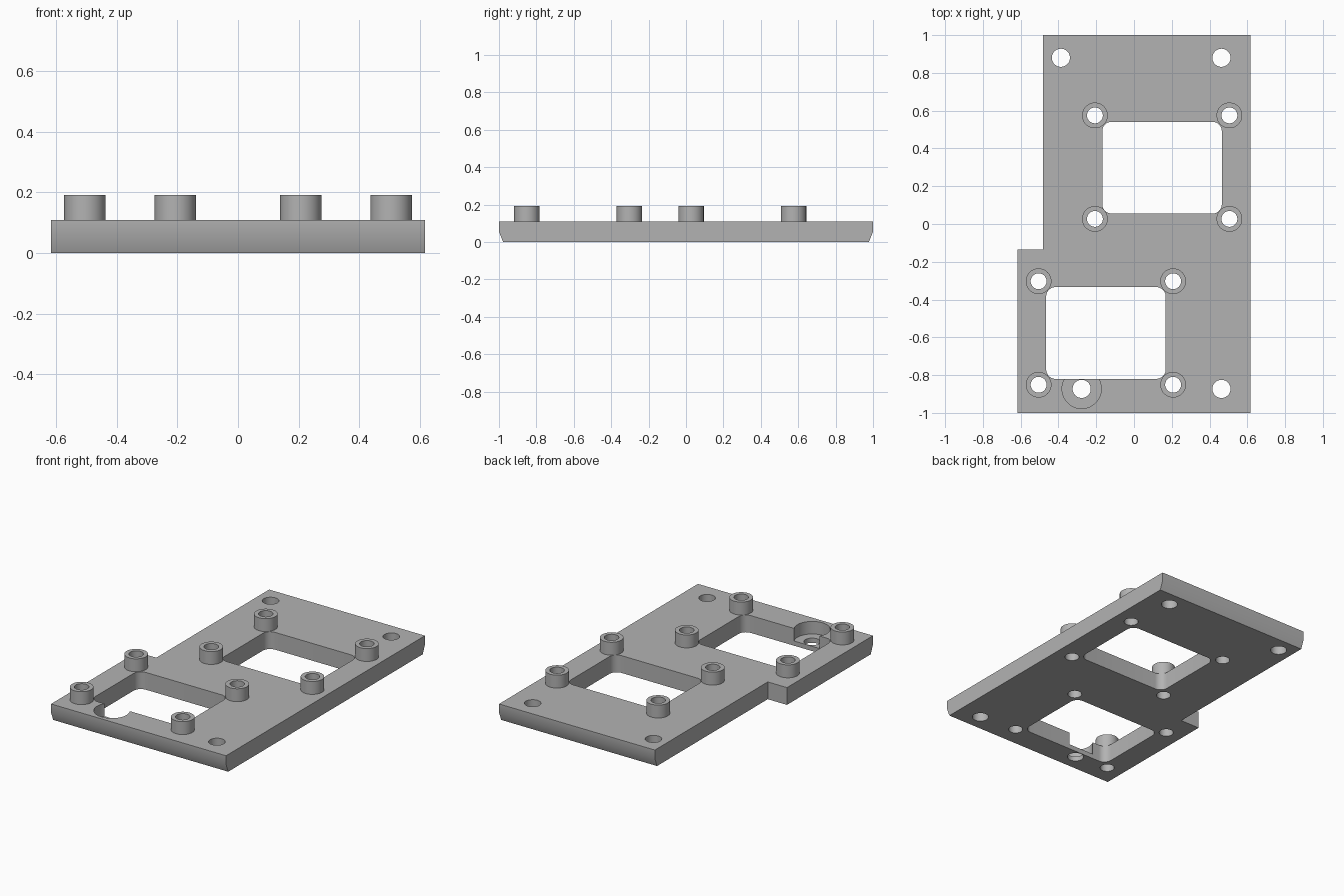
import bpy, bmesh, math
from mathutils import Matrix

cube = bpy.data.objects.get("Cube")
if cube:
    bpy.data.objects.remove(cube, do_unlink=True)

TOP, BOSS_TOP, SEG = 0.11, 0.192, 48

grey = bpy.data.materials.new("plain grey")
grey.use_nodes = True
colour = (0.45, 0.45, 0.45, 1)
grey.diffuse_color = colour
grey.node_tree.nodes["Principled BSDF"].inputs["Base Color"].default_value = colour


def make_object(name, bm):
    bmesh.ops.recalc_face_normals(bm, faces=bm.faces)
    mesh = bpy.data.meshes.new(name)
    bm.to_mesh(mesh)
    bm.free()
    mesh.materials.append(grey)
    obj = bpy.data.objects.new(name, mesh)
    bpy.context.collection.objects.link(obj)
    return obj


def extrude(name, points, offset):
    bm = bmesh.new()
    face = bm.faces.new([bm.verts.new(p) for p in points])
    out = bmesh.ops.extrude_face_region(bm, geom=[face])
    verts = [v for v in out["geom"] if isinstance(v, bmesh.types.BMVert)]
    bmesh.ops.translate(bm, verts=verts, vec=offset)
    return make_object(name, bm)


def box(name, x0, x1, y0, y1, radius=0):
    """Tall block with optionally rounded upright corners."""
    pts = []
    corners = [(x1 - radius, y1 - radius), (x0 + radius, y1 - radius),
               (x0 + radius, y0 + radius), (x1 - radius, y0 + radius)]
    steps = 8 if radius else 0
    for i, (cx, cy) in enumerate(corners):
        for k in range(steps + 1):
            a = math.pi / 2 * (i + k / max(steps, 1))
            pts.append((cx + radius * math.cos(a), cy + radius * math.sin(a), -0.1))
    return extrude(name, pts, (0, 0, 0.4))


def cylinder(name, x, y, radius, z0, z1):
    bm = bmesh.new()
    bmesh.ops.create_cone(bm, cap_ends=True, segments=SEG, radius1=radius, radius2=radius,
                          depth=z1 - z0, matrix=Matrix.Translation((x, y, (z0 + z1) / 2)))
    return make_object(name, bm)


def cut(target, cutter):
    cutter.hide_render = True
    mod = target.modifiers.new("cut", "BOOLEAN")
    mod.operation, mod.solver, mod.object = "DIFFERENCE", "EXACT", cutter
    bpy.context.view_layer.objects.active = target
    bpy.ops.object.modifier_apply(modifier=mod.name)
    bpy.data.objects.remove(cutter, do_unlink=True)


def smooth(obj):
    bpy.ops.object.select_all(action="DESELECT")
    obj.select_set(True)
    bpy.context.view_layer.objects.active = obj
    bpy.ops.object.shade_smooth_by_angle(angle=math.radians(30))


# Plate with ends that taper in underneath
half = [(0.978, 0), (1, 0.055), (1, TOP)]
profile = half + [(-y, z) for y, z in reversed(half)]
plate = extrude("plate", [(-0.616, y, z) for y, z in profile], (1.232, 0, 0))

# Side step and the two rounded windows
cut(plate, box("step_cutter", -0.8, -0.481, -0.135, 1.2))
cut(plate, box("back_window_cutter", -0.168, 0.465, 0.055, 0.541, 0.05))
cut(plate, box("front_window_cutter", -0.465, 0.168, -0.82, -0.334, 0.05))

# Mounting holes, one of them counterbored
for x, y in [(-0.387, 0.88), (0.463, 0.88), (0.463, -0.873), (-0.277, -0.873)]:
    cut(plate, cylinder("hole_cutter", x, y, 0.048, -0.1, 0.3))
cut(plate, cylinder("counterbore_cutter", -0.277, -0.873, 0.104, 0.03, 0.3))

# Hollow standoffs around each window, bored through the plate
for side, cx, cy in [("back", 0.149, 0.301), ("front", -0.149, -0.577)]:
    for sx in (-1, 1):
        for sy in (-1, 1):
            x, y = cx + sx * 0.356, cy + sy * 0.274
            cut(plate, cylinder("bore_cutter", x, y, 0.042, -0.1, 0.3))
            standoff = cylinder(side + "_standoff", x, y, 0.068, TOP, BOSS_TOP)
            cut(standoff, cylinder("bore_cutter", x, y, 0.042, -0.1, 0.3))
            smooth(standoff)
smooth(plate)
